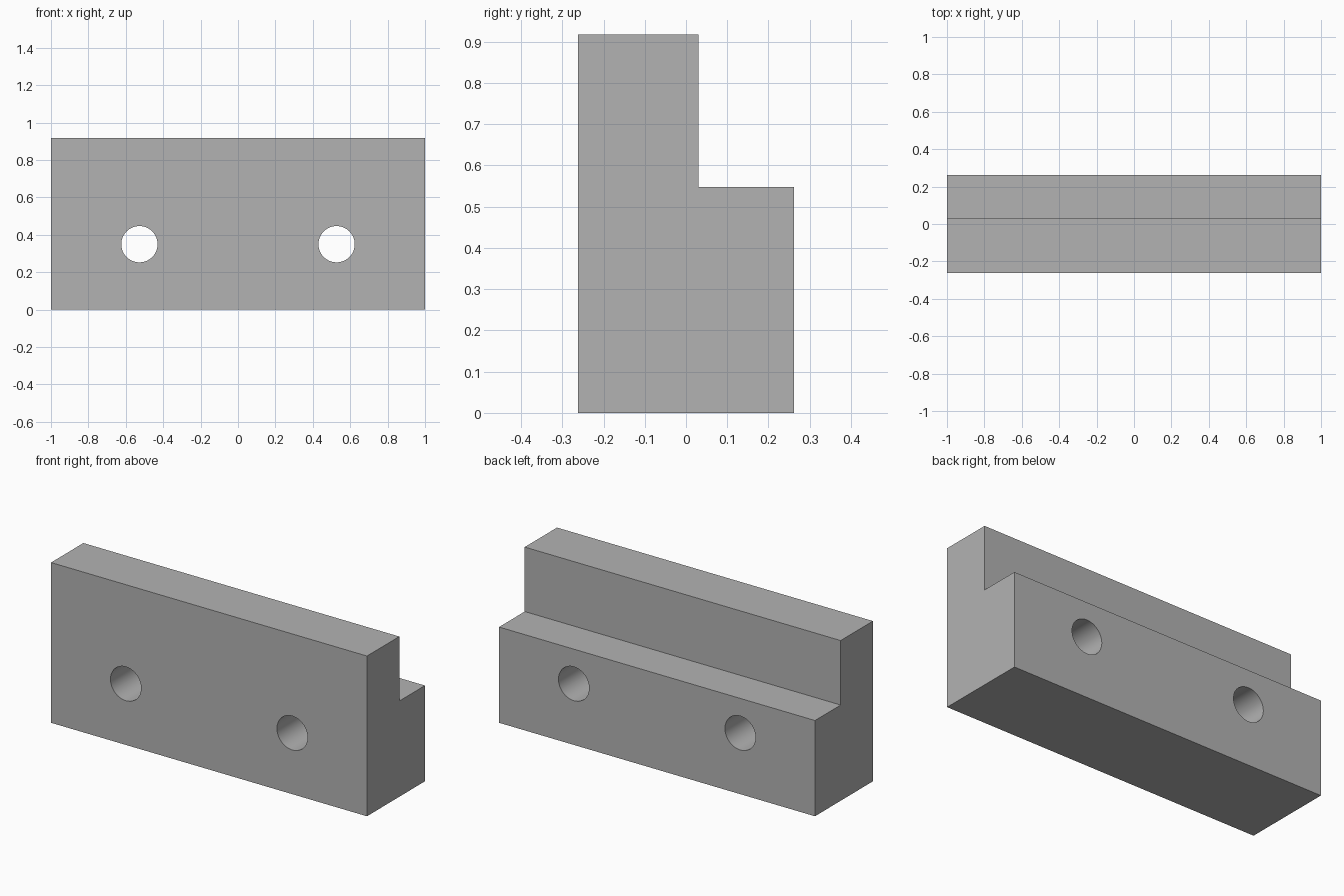
import bpy
import bmesh
import math

if "Cube" in bpy.data.objects:
    bpy.data.objects.remove(bpy.data.objects["Cube"], do_unlink=True)

HALF_LENGTH = 1.0
HOLE_X, HOLE_Z, HOLE_RADIUS = 0.527, 0.35, 0.097

# Plain grey metal
grey = bpy.data.materials.new("grey_metal")
grey.use_nodes = True
colour = (0.45, 0.45, 0.45, 1)
grey.diffuse_color = colour
grey.node_tree.nodes["Principled BSDF"].inputs["Base Color"].default_value = colour

# Stepped jaw block: side profile (y, z) extruded along x
profile = [(-0.262, 0), (0.262, 0), (0.262, 0.548),
           (0.03, 0.548), (0.03, 0.917), (-0.262, 0.917)]
bm = bmesh.new()
face = bm.faces.new([bm.verts.new((-HALF_LENGTH, y, z)) for y, z in profile])
result = bmesh.ops.extrude_face_region(bm, geom=[face])
moved = [v for v in result["geom"] if isinstance(v, bmesh.types.BMVert)]
bmesh.ops.translate(bm, verts=moved, vec=(2 * HALF_LENGTH, 0, 0))
bmesh.ops.recalc_face_normals(bm, faces=bm.faces)
mesh = bpy.data.meshes.new("stepped_block")
bm.to_mesh(mesh)
bm.free()
mesh.materials.append(grey)
block = bpy.data.objects.new("stepped_block", mesh)
bpy.context.collection.objects.link(block)

# Two bolt holes drilled front to back
for side in (-1, 1):
    bpy.ops.mesh.primitive_cylinder_add(
        vertices=64, radius=HOLE_RADIUS, depth=1,
        location=(side * HOLE_X, 0, HOLE_Z), rotation=(math.pi / 2, 0, 0))
    cutter = bpy.context.object
    cutter.name = "hole_cutter"
    cutter.hide_render = True
    cutter.data.materials.append(grey)
    cut = block.modifiers.new("bolt_hole", "BOOLEAN")
    cut.operation = "DIFFERENCE"
    cut.solver = "EXACT"
    cut.object = cutter
    bpy.ops.object.select_all(action="DESELECT")
    block.select_set(True)
    bpy.context.view_layer.objects.active = block
    bpy.ops.object.modifier_apply(modifier=cut.name)
    bpy.data.objects.remove(cutter, do_unlink=True)

# Smooth hole walls, sharp block edges
bpy.ops.object.shade_smooth_by_angle(angle=math.radians(30))
